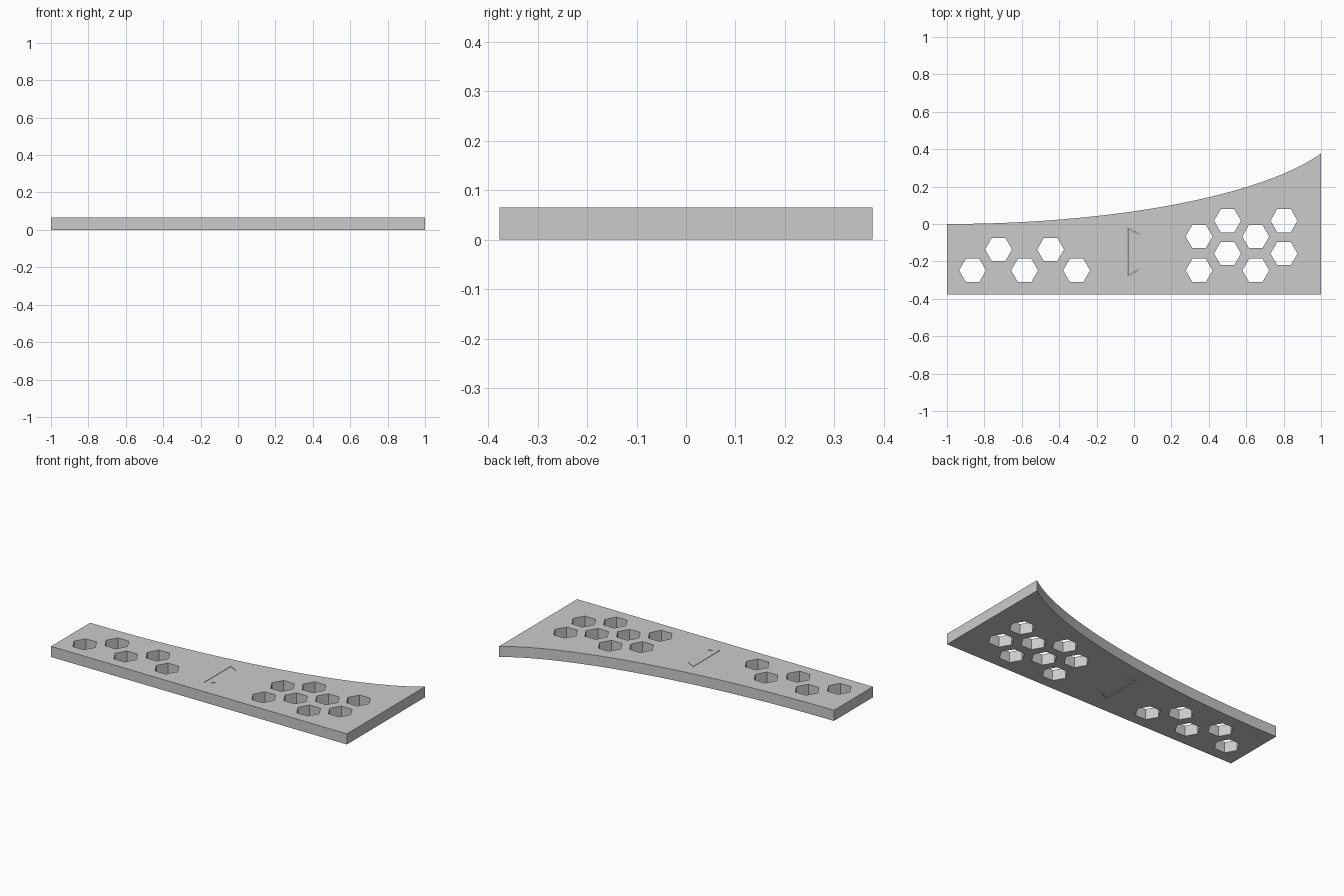
import bpy, bmesh, math

if "Cube" in bpy.data.objects:
    bpy.data.objects.remove(bpy.data.objects["Cube"])

THICK = 0.065

grey = bpy.data.materials.new("light grey plastic")
grey.diffuse_color = (0.6, 0.6, 0.6, 1)
grey.use_nodes = True
grey.node_tree.nodes["Principled BSDF"].inputs["Base Color"].default_value = grey.diffuse_color


def prism(bm, pts, z0, z1):
    """Extrude a counter-clockwise outline from z0 to z1."""
    face = bm.faces.new([bm.verts.new((x, y, z0)) for x, y in pts])
    ext = bmesh.ops.extrude_face_region(bm, geom=[face])["geom"]
    top = [v for v in ext if isinstance(v, bmesh.types.BMVert)]
    bmesh.ops.translate(bm, verts=top, vec=(0, 0, z1 - z0))


def make(name, outlines, z0, z1):
    bm = bmesh.new()
    for pts in outlines:
        prism(bm, pts, z0, z1)
    bmesh.ops.recalc_face_normals(bm, faces=bm.faces)
    mesh = bpy.data.meshes.new(name)
    bm.to_mesh(mesh)
    bm.free()
    mesh.materials.append(grey)
    obj = bpy.data.objects.new(name, mesh)
    bpy.context.collection.objects.link(obj)
    return obj


def edge_y(x):
    """Elliptical sweep of the back edge."""
    return 0.59 * (1 - math.sqrt(1 - (x + 1) ** 2 / 4.6))


def hexagon(cx, cy, r=0.072):
    return [(cx + r * math.cos(k * math.pi / 3), cy + r * math.sin(k * math.pi / 3))
            for k in range(6)]


# Plate: straight front and ends, curved back edge
N = 48
outline = [(-1, -0.377), (1, -0.377)]
outline += [(1 - 2 * i / N, edge_y(1 - 2 * i / N)) for i in range(N + 1)]
plate = make("plate", [outline], 0, THICK)

# Hexagonal holes: zigzag row on the narrow end, honeycomb on the wide end
holes = [(-0.863 + 0.139 * i, -0.136 if i % 2 else -0.248) for i in range(5)]
holes += [(x, y) for x in (0.348, 0.651) for y in (-0.248, -0.067)]
holes += [(x, y) for x in (0.5, 0.802) for y in (-0.158, 0.018)]
hole_cutter = make("hole_cutter", [hexagon(x, y) for x, y in holes], -0.1, 0.2)

# Hairline bracket-shaped slit in the middle
w = 0.003
path = [(0.027, -0.053), (-0.035, -0.019), (-0.035, -0.279), (0.027, -0.245)]
inner = [(0.027, -0.053 - w), (-0.035 + w, -0.019 - 1.7 * w),
         (-0.035 + w, -0.279 + 1.7 * w), (0.027, -0.245 + w)]
slit_cutter = make("slit_cutter", [path + inner[::-1]], -0.1, 0.2)

for cutter in (hole_cutter, slit_cutter):
    mod = plate.modifiers.new(cutter.name, "BOOLEAN")
    mod.operation = "DIFFERENCE"
    mod.solver = "EXACT"
    mod.object = cutter
    cutter.hide_render = True
    cutter.hide_set(True)
